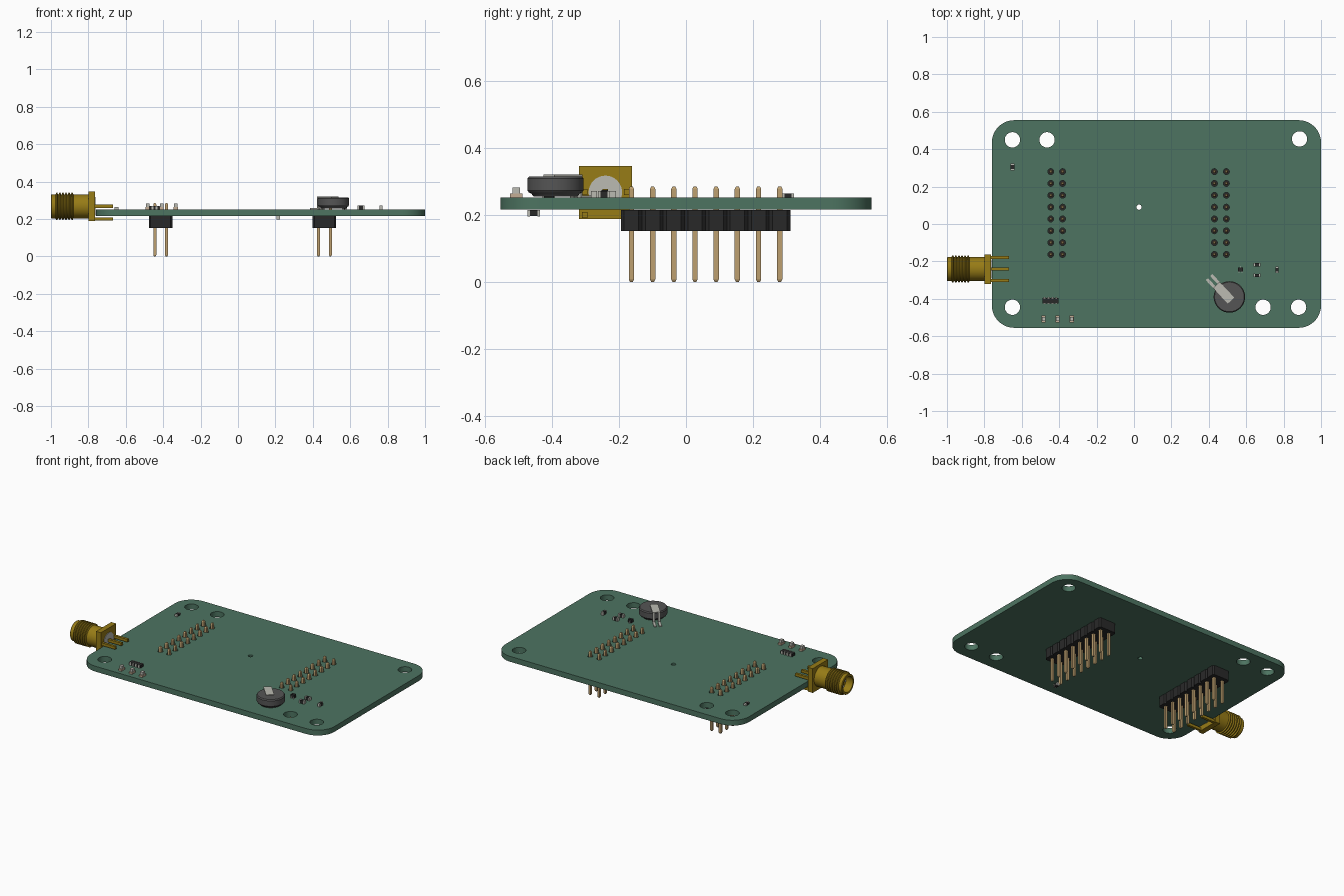
import bpy, bmesh, math
from mathutils import Matrix, Vector

if "Cube" in bpy.data.objects:
    bpy.data.objects.remove(bpy.data.objects["Cube"])


def material(name, rgb):
    m = bpy.data.materials.new(name)
    m.use_nodes = True
    m.diffuse_color = (*rgb, 1)
    bsdf = next(n for n in m.node_tree.nodes if n.type == 'BSDF_PRINCIPLED')
    bsdf.inputs["Base Color"].default_value = (*rgb, 1)
    return m


GREEN = material("board green", (0.075, 0.175, 0.12))
BLACK = material("plastic black", (0.022, 0.022, 0.022))
GREY = material("dark grey", (0.09, 0.09, 0.09))
GOLD = material("connector gold", (0.31, 0.2, 0.008))
TAN = material("pin brass", (0.51, 0.35, 0.16))
SILVER = material("tinned silver", (0.5, 0.5, 0.45))
BEIGE = material("lamp beige", (0.56, 0.42, 0.3))

TOP, BOTTOM = 0.252, 0.217


def finish(name, bm, mats, smooth=False):
    bmesh.ops.recalc_face_normals(bm, faces=bm.faces)
    me = bpy.data.meshes.new(name)
    bm.to_mesh(me)
    bm.free()
    for m in mats:
        me.materials.append(m)
    ob = bpy.data.objects.new(name, me)
    bpy.context.collection.objects.link(ob)
    if smooth:
        bpy.ops.object.select_all(action='DESELECT')
        ob.select_set(True)
        bpy.context.view_layer.objects.active = ob
        bpy.ops.object.shade_smooth_by_angle(angle=math.radians(30))
    return ob


def box(bm, x, y, z, mat=0, turn=0):
    """Box from (low, high) ranges, optionally turned about its middle."""
    mid = Vector((sum(x) / 2, sum(y) / 2, sum(z) / 2))
    size = (x[1] - x[0], y[1] - y[0], z[1] - z[0], 1)
    mx = Matrix.Translation(mid) @ Matrix.Rotation(turn, 4, 'Z') @ Matrix.Diagonal(size)
    verts = bmesh.ops.create_cube(bm, size=1, matrix=mx)["verts"]
    for f in {f for v in verts for f in v.link_faces}:
        f.material_index = mat


def around(c, half):
    return (c - half, c + half)


def prism(bm, outlines):
    """Skin a stack of equal-length outlines and cap both ends."""
    rings = [[bm.verts.new(p) for p in o] for o in outlines]
    for a, b in zip(rings, rings[1:]):
        for i in range(len(a)):
            j = (i + 1) % len(a)
            bm.faces.new((a[i], a[j], b[j], b[i]))
    bm.faces.new(rings[0])
    bm.faces.new(rings[-1])


def lathe(name, profile, mats, place, steps=48):
    """Revolve (radius, height) points about z, then move into place."""
    bm = bmesh.new()
    pts = [bm.verts.new((r, 0, h)) for r, h in profile]
    edges = [bm.edges.new(p) for p in zip(pts, pts[1:])]
    bmesh.ops.spin(bm, geom=pts + edges, cent=(0, 0, 0), axis=(0, 0, 1),
                   angle=math.tau, steps=steps)
    bmesh.ops.remove_doubles(bm, verts=bm.verts, dist=0.0002)
    bm.transform(place)
    return finish(name, bm, mats, True)


def circle(x, y, r, n=32):
    return [(x + r * math.cos(math.tau * i / n), y + r * math.sin(math.tau * i / n))
            for i in range(n)]


# Circuit board: rounded outline with drilled holes
pin_rows = [-0.445, -0.382, 0.43, 0.494]
pin_ys = [-0.163 + 0.0633 * i for i in range(8)]
radius = 0.12
outline = []
for k, (cx, cy) in enumerate([(0.88, 0.435), (-0.64, 0.435), (-0.64, -0.435), (0.88, -0.435)]):
    for i in range(13):
        a = math.pi / 2 * (k + i / 12)
        outline.append((cx + radius * math.cos(a), cy + radius * math.sin(a)))
loops = [outline, circle(0.027, 0.09, 0.014)]
for x, y in [(-0.65, 0.45), (-0.465, 0.45), (0.885, 0.455),
             (-0.65, -0.445), (0.69, -0.445), (0.88, -0.445)]:
    loops.append(circle(x, y, 0.041))
loops += [circle(x, y, 0.016, 16) for x in pin_rows for y in pin_ys]
curve = bpy.data.curves.new("board_outline", 'CURVE')
curve.dimensions = '2D'
curve.fill_mode = 'BOTH'
curve.extrude = (TOP - BOTTOM) / 2
for loop in loops:
    s = curve.splines.new('POLY')
    s.points.add(len(loop) - 1)
    for p, (x, y) in zip(s.points, loop):
        p.co = (x, y, 0, 1)
    s.use_cyclic_u = True
helper = bpy.data.objects.new("board_outline", curve)
bpy.context.collection.objects.link(helper)
flat = bpy.data.meshes.new_from_object(
    helper.evaluated_get(bpy.context.evaluated_depsgraph_get()))
bm = bmesh.new()
bm.from_mesh(flat)
bpy.data.objects.remove(helper)
bmesh.ops.remove_doubles(bm, verts=bm.verts, dist=0.0001)
bm.transform(Matrix.Translation((0, 0, (TOP + BOTTOM) / 2)))
for f in bm.faces:
    f.material_index = 0
finish("circuit_board", bm, [GREEN], True)

# Pin headers: chamfered housing segments and square pins
for side, rows in (("right", pin_rows[:2]), ("left", pin_rows[2:])):
    cx = sum(rows) / 2
    bm = bmesh.new()
    for y in pin_ys:
        w, d, c = 0.063, 0.0316, 0.01
        plan = [(w, d - c), (w - c, d), (c - w, d), (-w, d - c),
                (-w, c - d), (c - w, -d), (w - c, -d), (w, c - d)]
        prism(bm, [[(cx + px, y + py, z) for px, py in plan] for z in (0.152, 0.215)])
    finish(side + "_header_housing", bm, [BLACK])
    bm = bmesh.new()
    for x in rows:
        for y in pin_ys:
            levels = [(0.004, 0), (0.008, 0.008), (0.008, 0.278), (0.004, 0.286)]
            prism(bm, [[(x + sx * h, y + sy * h, z) for sx, sy in
                        ((1, 1), (-1, 1), (-1, -1), (1, -1))] for h, z in levels])
    finish(side + "_header_pins", bm, [TAN])

# Edge coaxial connector
AX_Y, AX_Z = -0.241, 0.268
along_x = Matrix.Translation((0, AX_Y, AX_Z)) @ Matrix.Rotation(math.pi / 2, 4, 'Y')
profile = [(0.05, -0.79), (0.064, -0.79), (0.064, -0.878)]
for i in range(6):
    x = -0.88 - 0.0165 * i
    profile += [(0.064, x), (0.073, x - 0.004), (0.073, x - 0.009), (0.064, x - 0.013)]
profile += [(0.064, -0.997), (0.061, -1), (0.05, -1), (0.05, -0.79)]
lathe("connector_barrel", profile, [GOLD], along_x)
lathe("connector_insulator", [(0, -0.762), (0.05, -0.762), (0.05, -0.95), (0, -0.95)],
      [SILVER], along_x)
lathe("connector_contact", [(0, -0.94), (0.012, -0.94), (0.012, -0.975), (0, -0.975)],
      [GOLD], along_x, 16)
bm = bmesh.new()
box(bm, (-0.8, -0.765), around(AX_Y, 0.079), around(AX_Z, 0.079))
for y in (-0.303, AX_Y, -0.178):
    box(bm, (-0.79, -0.668), around(y, 0.008), (0.26, 0.278))
for y in (-0.303, -0.178):
    box(bm, (-0.79, -0.668), around(y, 0.008), (0.191, 0.209))
finish("connector_flange", bm, [GOLD])

# Coin-shaped part with its contact strip
lathe("coin_cell", [(0, 0.256), (0.066, 0.256), (0.072, 0.264), (0.08, 0.268), (0.084, 0.274),
                    (0.084, 0.309), (0.079, 0.316), (0, 0.316)],
      [GREY], Matrix.Translation((0.51, -0.39, 0)), 64)
bm = bmesh.new()
box(bm, (-0.02, 0.095), around(0, 0.024), (0.315, 0.321))
for y in (-0.016, 0.016):
    box(bm, (0.089, 0.095), around(y, 0.008), (0.256, 0.321))
    box(bm, (0.089, 0.152), around(y, 0.008), (0.252, 0.258))
bm.transform(Matrix.Translation((0.505, -0.395, 0)) @ Matrix.Rotation(math.radians(133), 4, 'Z'))
finish("coin_cell_contact", bm, [SILVER])


# Small chips: dark body with bright end caps
def chip(name, x, y, length, width, z, upright=False):
    bm = bmesh.new()
    box(bm, around(0, length / 2 - 0.006), around(0, width / 2), z)
    for s in (-1, 1):
        box(bm, around(s * (length / 2 - 0.004), 0.004), around(0, width / 2 + 0.0005),
            (z[0] - 0.0005, z[1] + 0.0005), 1)
    turn = math.pi / 2 if upright else 0
    bm.transform(Matrix.Translation((x, y, 0)) @ Matrix.Rotation(turn, 4, 'Z'))
    finish(name, bm, [BLACK, SILVER])


chip("back_chip", -0.65, 0.305, 0.036, 0.02, (TOP, 0.264), True)
chip("upper_chip", 0.657, -0.218, 0.036, 0.018, (TOP, 0.272))
chip("lower_chip", 0.657, -0.275, 0.036, 0.018, (TOP, 0.272))
chip("outer_chip", 0.765, -0.245, 0.036, 0.016, (TOP, 0.272), True)
chip("underside_chip", 0.215, -0.455, 0.038, 0.018, (0.197, 0.215), True)

# Small transistor with three legs
bm = bmesh.new()
box(bm, around(0.57, 0.013), around(-0.243, 0.01), (0.255, 0.275))
for x, s in ((0.562, -1), (0.578, -1), (0.57, 1)):
    box(bm, around(x, 0.003), around(-0.243 + s * 0.011, 0.004), (TOP, 0.26), 1)
finish("transistor", bm, [BLACK, SILVER])

# Resistor array with rows of contacts
bm = bmesh.new()
box(bm, around(-0.447, 0.042), around(-0.41, 0.015), (TOP, 0.27))
for i in range(4):
    for s in (-1, 1):
        box(bm, around(-0.478 + 0.0207 * i, 0.005), around(-0.41 + s * 0.016, 0.003),
            (TOP, 0.271), 1)
finish("resistor_array", bm, [BLACK, SILVER])

# Indicator lamps
for i, label in enumerate(("outer", "middle", "inner")):
    x, y = -0.483 + 0.075 * i, -0.507
    bm = bmesh.new()
    box(bm, around(x, 0.011), around(y, 0.019), (TOP, 0.264))
    box(bm, around(x, 0.0095), around(y, 0.011), (0.263, 0.282), 1)
    finish(label + "_indicator_lamp", bm, [BEIGE, SILVER])
